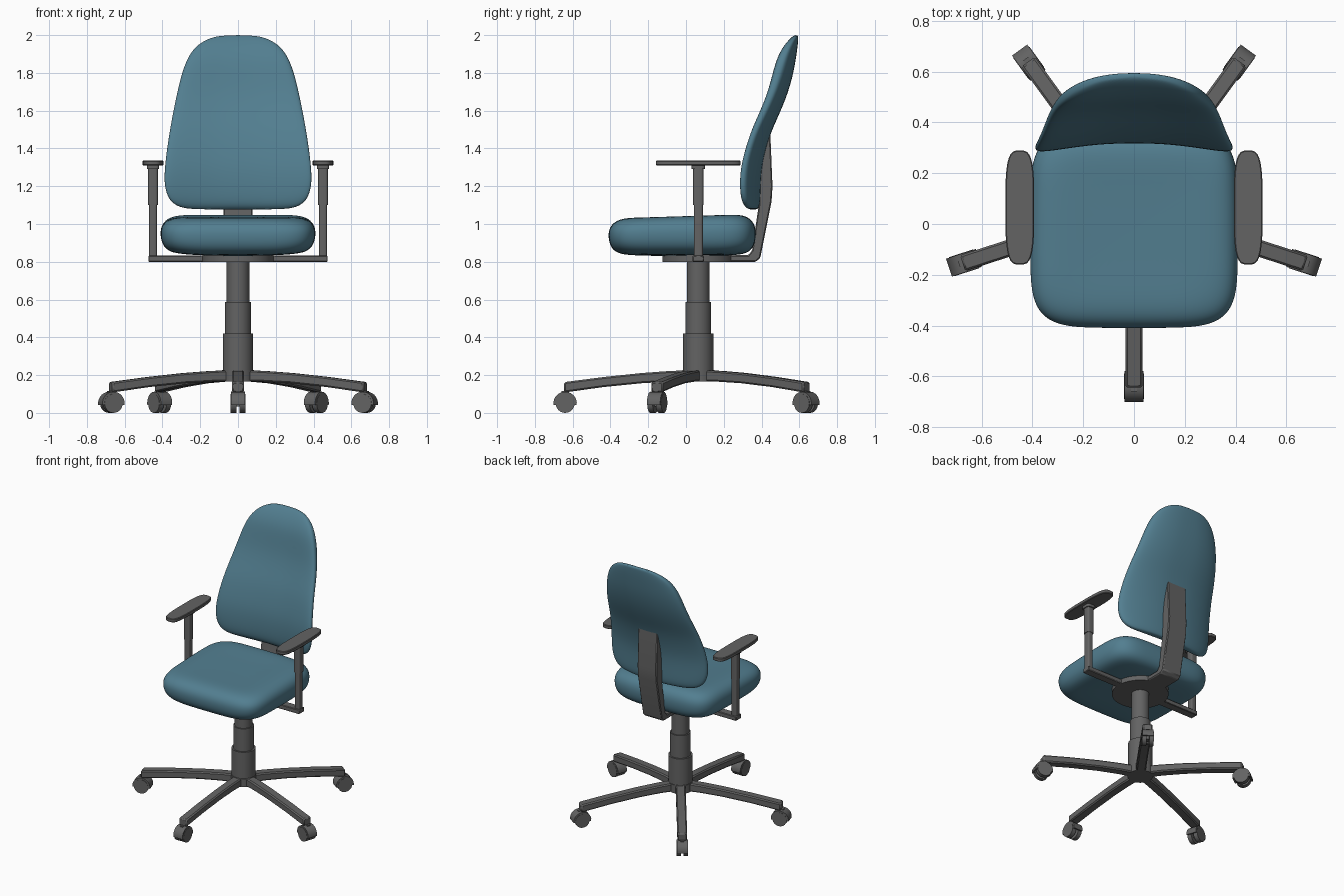
import bpy, bmesh
from math import sin, cos, pi, radians, copysign
from mathutils import Matrix

if "Cube" in bpy.data.objects:
    bpy.data.objects.remove(bpy.data.objects["Cube"], do_unlink=True)


def material(name, rgb):
    m = bpy.data.materials.new(name)
    m.use_nodes = True
    m.diffuse_color = (*rgb, 1)
    bsdf = next(n for n in m.node_tree.nodes if n.type == "BSDF_PRINCIPLED")
    bsdf.inputs["Base Color"].default_value = (*rgb, 1)
    return m


TEAL = material("teal fabric", (0.085, 0.21, 0.28))
GREY = material("dark grey plastic", (0.125, 0.125, 0.125))
AXIS_Y = 0.065  # the column stands slightly behind the centre


def loft(name, rings, mat, subsurf=0, bevel=0.0, matrix=None):
    """Join equal rings of points into a capped solid."""
    bm = bmesh.new()
    loops = [[bm.verts.new(p) for p in ring] for ring in rings]
    n = len(loops[0])
    for a, b in zip(loops, loops[1:]):
        for i in range(n):
            j = (i + 1) % n
            bm.faces.new((a[i], a[j], b[j], b[i]))
    bm.faces.new(loops[0][::-1])
    bm.faces.new(loops[-1])
    bmesh.ops.recalc_face_normals(bm, faces=bm.faces)
    mesh = bpy.data.meshes.new(name)
    bm.to_mesh(mesh)
    bm.free()
    mesh.materials.append(mat)
    ob = bpy.data.objects.new(name, mesh)
    bpy.context.collection.objects.link(ob)
    if matrix:
        ob.matrix_world = matrix
    bpy.ops.object.select_all(action="DESELECT")
    ob.select_set(True)
    bpy.context.view_layer.objects.active = ob
    if subsurf:
        bpy.ops.object.shade_smooth()
        mod = ob.modifiers.new("smooth", "SUBSURF")
        mod.levels = mod.render_levels = subsurf
    else:
        bpy.ops.object.shade_smooth_by_angle(angle=radians(35))
    if bevel:
        mod = ob.modifiers.new("bevel", "BEVEL")
        mod.width = bevel
        mod.limit_method = "ANGLE"
    return ob


def outline(a, b, power=2.0, n=32):
    """Superellipse with half sizes a and b."""
    pts = []
    for i in range(n):
        t = 2 * pi * (i + 0.5) / n
        c, s = cos(t), sin(t)
        pts.append((copysign(a * abs(c) ** (2 / power), c),
                    copysign(b * abs(s) ** (2 / power), s)))
    return pts


def upright(name, x, y, z0, z1, a, b, power=2.0, mat=GREY, bevel=0.0):
    """Vertical solid with a rounded outline."""
    rings = [[(x + p, y + q, z) for p, q in outline(a, b, power)] for z in (z0, z1)]
    return loft(name, rings, mat, bevel=bevel)


def slab(name, profile, x0, x1, bevel=0.0, matrix=None):
    """Side profile in (y, z) extruded along x."""
    rings = [[(x, y, z) for y, z in profile] for x in (x0, x1)]
    return loft(name, rings, GREY, bevel=bevel, matrix=matrix)


def rect(y0, y1, z0, z1):
    return [(y0, z0), (y1, z0), (y1, z1), (y0, z1)]


# Seat cushion: rounded stack of outlines, slightly dished and raised at the back
seat = []
for inset, z in ((0.24, 0.83), (0.09, 0.834), (0.035, 0.848), (0.005, 0.885),
                 (-0.003, 0.94), (0.003, 0.985), (0.03, 1.022), (0.08, 1.04),
                 (0.15, 1.042), (0.26, 1.038)):
    top = max(0, (z - 0.9) / 0.14)
    seat.append([(x, y - 0.02, z + 0.012 * top * y / 0.39 + 0.012 * (1 - top) * (x / 0.4) ** 2)
                 for x, y in outline(0.41 - inset, 0.39 - inset, 5)])
loft("seat_cushion", seat, TEAL, subsurf=2)

# Backrest cushion: height, half width, depth centre, half thickness
BACK = ((1.076, 0.24, 0.365, 0.012), (1.088, 0.31, 0.362, 0.026),
        (1.12, 0.365, 0.360, 0.037), (1.20, 0.393, 0.359, 0.040),
        (1.30, 0.389, 0.364, 0.040), (1.40, 0.377, 0.386, 0.040),
        (1.50, 0.361, 0.416, 0.042), (1.60, 0.343, 0.460, 0.045),
        (1.70, 0.322, 0.497, 0.047), (1.80, 0.298, 0.521, 0.050),
        (1.88, 0.268, 0.537, 0.047), (1.94, 0.226, 0.556, 0.036),
        (1.98, 0.165, 0.573, 0.022), (2.00, 0.09, 0.584, 0.011))
back = [[(x, c + y - 0.06 * (x / 0.39) ** 2, z) for x, y in outline(w, t, 3)]
        for z, w, c, t in BACK]
loft("backrest_cushion", back, TEAL, subsurf=2)

# Backrest support and mechanism under the seat
slab("backrest_support",
     [(0.06, 0.80), (0.37, 0.80), (0.393, 0.82), (0.453, 1.12), (0.458, 1.2),
      (0.446, 1.49), (0.42, 1.49), (0.39, 1.3), (0.385, 1.1), (0.35, 0.86),
      (0.33, 0.835), (0.06, 0.835)], -0.078, 0.078, bevel=0.006)
upright("seat_plate", 0, AXIS_Y, 0.80, 0.838, 0.19, 0.19)
slab("arm_crossbar", rect(0.035, 0.095, 0.80, 0.833), -0.475, 0.475, bevel=0.004)

# Armrests
for side, name in ((1, "left"), (-1, "right")):
    x = 0.45 * side
    upright(name + "_arm_post", x, AXIS_Y, 0.81, 1.12, 0.021, 0.024, 4)
    upright(name + "_arm_sleeve", x, AXIS_Y, 1.10, 1.30, 0.026, 0.027, 4)
    upright(name + "_arm_bracket", x, AXIS_Y, 1.29, 1.315, 0.033, 0.036, 4)
    upright(name + "_arm_pad", x, AXIS_Y, 1.31, 1.336, 0.057, 0.225, 3.5, bevel=0.004)

# Telescopic column and hub
for name, z0, z1, r in (("column_lower", 0.19, 0.42, 0.081),
                        ("column_middle", 0.41, 0.587, 0.069),
                        ("column_upper", 0.58, 0.81, 0.06),
                        ("base_hub", 0.165, 0.226, 0.085)):
    upright(name, 0, AXIS_Y, z0, z1, r, r)

# Five legs with twin-wheel casters
LEG = [(0, 0.227), (-0.15, 0.222), (-0.3, 0.211), (-0.5, 0.19), (-0.71, 0.163),
       (-0.71, 0.108), (-0.5, 0.137), (-0.3, 0.157), (-0.15, 0.165), (0, 0.165)]
CASTER_R, WHEEL = 0.705, 0.05


def arc(radius, start, end, n=14):
    angles = [radians(start + (end - start) * i / n) for i in range(n + 1)]
    return [(-CASTER_R + radius * cos(a), WHEEL + radius * sin(a)) for a in angles]


for k in range(5):
    place = Matrix.Translation((0, AXIS_Y, 0)) @ Matrix.Rotation(radians(72 * k), 4, "Z")
    n = str(k + 1)
    slab("leg_" + n, LEG, -0.033, 0.033, bevel=0.008, matrix=place)
    slab("caster_hood_" + n, arc(0.062, -8, 188) + arc(0.049, 188, -8),
         -0.037, 0.037, matrix=place)
    slab("caster_fork_" + n, rect(-CASTER_R - 0.02, -CASTER_R + 0.02, 0.035, 0.115),
         -0.012, 0.012, matrix=place)
    for side in (1, -1):
        slab("caster_wheel_" + n, arc(WHEEL, 0, 345, 23), side * 0.009, side * 0.039,
             matrix=place)
